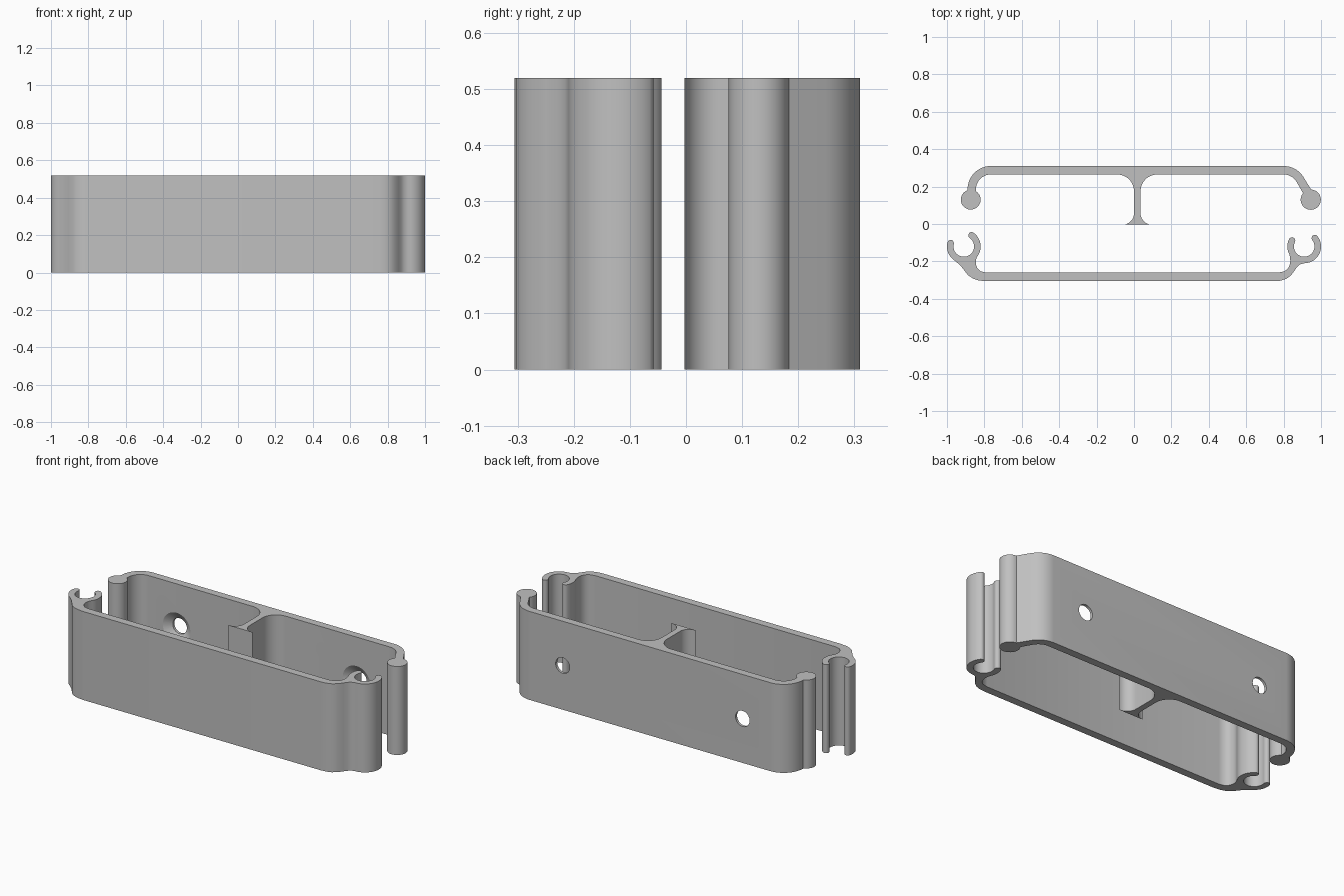
import bpy, bmesh, math

if "Cube" in bpy.data.objects:
    bpy.data.objects.remove(bpy.data.objects["Cube"])

HEIGHT = 0.52

grey = bpy.data.materials.new("plain grey")
grey.diffuse_color = (0.53, 0.53, 0.53, 1)
grey.use_nodes = True
grey.node_tree.nodes["Principled BSDF"].inputs["Base Color"].default_value = grey.diffuse_color


def arc(cx, cy, r, a0, a1, n=12):
    """Points on an arc, angles in degrees."""
    pts = []
    for i in range(n + 1):
        a = math.radians(a0 + (a1 - a0) * i / n)
        pts.append((cx + r * math.cos(a), cy + r * math.sin(a)))
    return pts


def extrude(name, outline):
    """Extrude a closed flat outline to the full height."""
    bm = bmesh.new()
    face = bm.faces.new([bm.verts.new((x, y, 0)) for x, y in outline])
    top = bmesh.ops.extrude_face_region(bm, geom=[face])
    moved = [v for v in top["geom"] if isinstance(v, bmesh.types.BMVert)]
    bmesh.ops.translate(bm, verts=moved, vec=(0, 0, HEIGHT))
    bmesh.ops.recalc_face_normals(bm, faces=bm.faces)
    me = bpy.data.meshes.new(name)
    bm.to_mesh(me)
    bm.free()
    me.materials.append(grey)
    ob = bpy.data.objects.new(name, me)
    bpy.context.collection.objects.link(ob)
    return ob


def smooth(ob):
    bpy.ops.object.select_all(action='DESELECT')
    ob.select_set(True)
    bpy.context.view_layer.objects.active = ob
    bpy.ops.object.shade_smooth_by_angle(angle=math.radians(32))


# Back shell: curved wall, end beads and the central web with a flared foot
back = (
    arc(-0.765, 0.185, 0.125, 180, 90)
    + arc(0.80, 0.185, 0.125, 90, 30)
    + arc(0.945, 0.13, 0.054, 88, -220, 28)
    + arc(0.80, 0.185, 0.08, 30, 90)
    + arc(0.125, 0.175, 0.09, 90, 180)
    + arc(0.095, 0.057, 0.06, 180, 270)
    + arc(-0.06, 0.057, 0.06, 270, 360)
    + arc(-0.09, 0.175, 0.09, 0, 90)
    + arc(-0.765, 0.185, 0.08, 90, 180)
    + arc(-0.873, 0.13, 0.053, 58, -245, 28)
)
back_shell = extrude("back_shell", back)

# Countersunk screw holes through the back wall
for side, x in (("left", -0.585), ("right", 0.585)):
    bm = bmesh.new()
    rings = []
    for y, r in ((0.24, 0.09), (0.265, 0.09), (0.295, 0.046), (0.35, 0.046)):
        rings.append([bm.verts.new((x + px, y, HEIGHT / 2 + pz))
                      for px, pz in arc(0, 0, r, 0, 360, 32)[:-1]])
    for a, b in zip(rings, rings[1:]):
        for i in range(32):
            j = (i + 1) % 32
            bm.faces.new((a[i], a[j], b[j], b[i]))
    bm.faces.new(rings[0])
    bm.faces.new(rings[-1])
    bmesh.ops.recalc_face_normals(bm, faces=bm.faces)
    me = bpy.data.meshes.new(side + "_hole_cutter")
    bm.to_mesh(me)
    bm.free()
    me.materials.append(grey)
    cutter = bpy.data.objects.new(side + "_hole_cutter", me)
    bpy.context.collection.objects.link(cutter)
    mod = back_shell.modifiers.new(side + "_hole", 'BOOLEAN')
    mod.operation = 'DIFFERENCE'
    mod.solver = 'EXACT'
    mod.object = cutter
    bpy.context.view_layer.objects.active = back_shell
    bpy.ops.object.modifier_apply(modifier=mod.name)
    bpy.data.objects.remove(cutter)
smooth(back_shell)


def clip(cx, start, tip_a, tip_b, end):
    """Open ring clip: outer arc, rounded tip, inner arc, rounded tip, outer arc."""
    cy, outer, inner = -0.12, 0.09, 0.055
    mid, half = (outer + inner) / 2, (outer - inner) / 2

    def tip(a, turn):
        t = math.radians(a)
        return arc(cx + mid * math.cos(t), cy + mid * math.sin(t), half,
                   a + turn[0], a + turn[1], 8)[1:-1]

    return (arc(cx, cy, outer, start, tip_a, 14)
            + tip(tip_a, (0, -180))
            + arc(cx, cy, inner, tip_a, tip_b, 28)
            + tip(tip_b, (180, 0))
            + arc(cx, cy, outer, tip_b, end, 14))


# Front shell: wall joined at each end to an upward-opening clip
left = ([(-0.79, -0.306), (-0.83, -0.302), (-0.86, -0.292), (-0.887, -0.274),
         (-0.906, -0.25), (-0.923, -0.228), (-0.942, -0.21)]
        + clip(-0.91, 235, 166, 415, 331)
        + [(-0.841, -0.18), (-0.846, -0.197), (-0.845, -0.217), (-0.837, -0.237),
           (-0.82, -0.253), (-0.79, -0.26)])
right = ([(0.77, -0.26), (0.805, -0.253), (0.824, -0.237), (0.833, -0.217),
          (0.836, -0.197), (0.834, -0.18)]
         + clip(0.91, 209, 154, 398, 270)
         + [(0.888, -0.216), (0.872, -0.23), (0.858, -0.25), (0.84, -0.274),
            (0.815, -0.293), (0.785, -0.303), (0.75, -0.306)])
smooth(extrude("front_shell", left + right))
